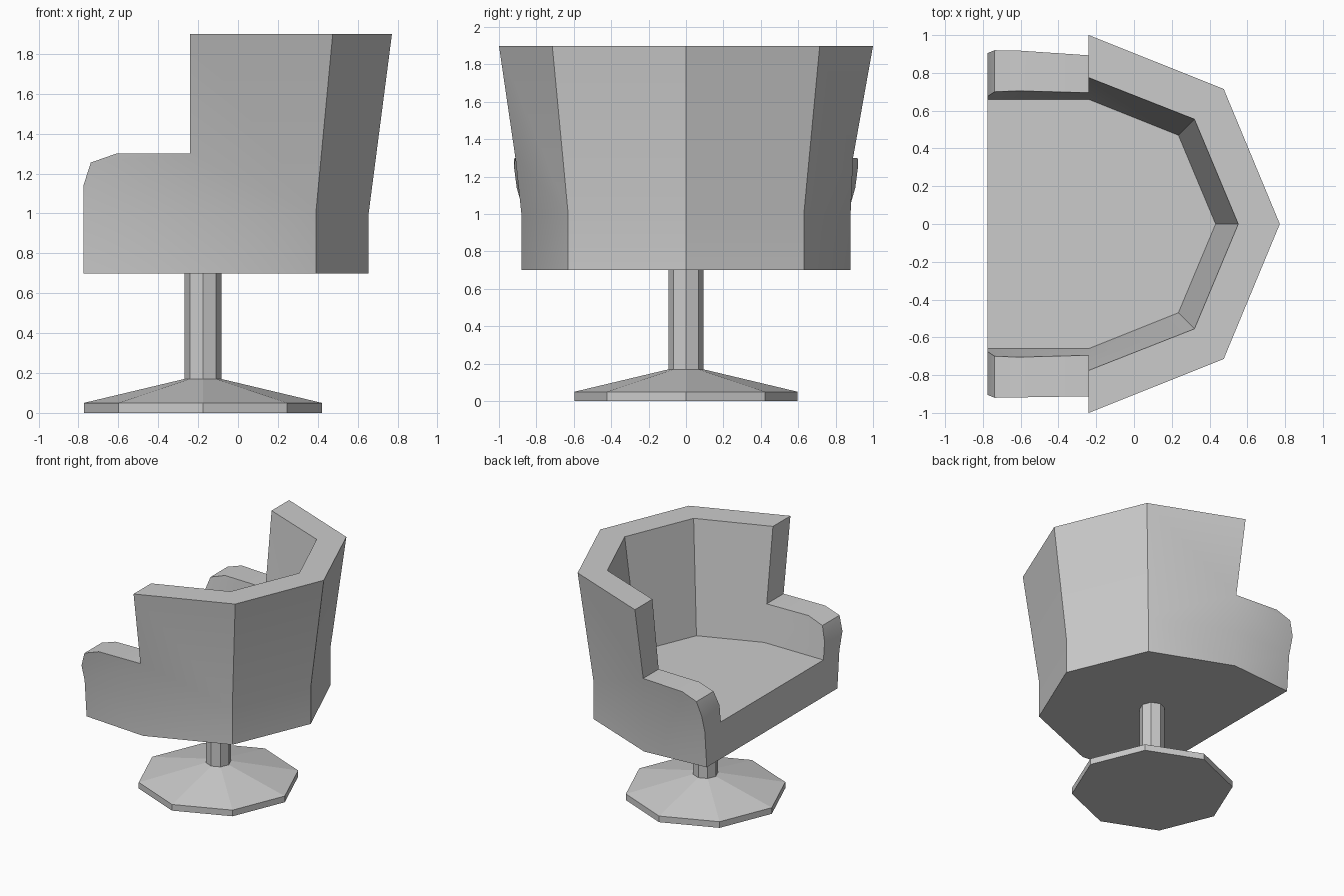
import bpy, bmesh, math

if "Cube" in bpy.data.objects:
    bpy.data.objects.remove(bpy.data.objects["Cube"])


def make_object(name, faces, smooth=False):
    """Build a welded mesh from faces given as lists of points."""
    bm = bmesh.new()
    for pts in faces:
        bm.faces.new([bm.verts.new(p) for p in pts])
    bmesh.ops.remove_doubles(bm, verts=bm.verts, dist=0.0005)
    bmesh.ops.recalc_face_normals(bm, faces=bm.faces)
    me = bpy.data.meshes.new(name)
    bm.to_mesh(me)
    bm.free()
    ob = bpy.data.objects.new(name, me)
    bpy.context.collection.objects.link(ob)
    if smooth:
        bpy.ops.object.select_all(action='DESELECT')
        ob.select_set(True)
        bpy.context.view_layer.objects.active = ob
        bpy.ops.object.shade_smooth_by_angle(angle=math.radians(30))
    return ob


# Shell levels: underside, seat, arm top, back top
Z0, Z1, Z2, Z3 = 0.70, 1.00, 1.30, 1.90
XF, XB = -0.775, -0.24          # front plane, front of the backrest


def half_shell(s, y_arm):
    """Faces of one side of the tub; s is +1 or -1."""
    # backrest stations: arm junction, corner, back centre
    low = [(XB, .88), (.39, .63), (.655, 0)]
    top = [(XB, 1.0), (.475, .715), (.772, 0)]
    itop = [(XB, .775), (.32, .555), (.552, 0)]
    ilow = [(XB, .66), (.235, .47), (.432, 0)]

    def P(q, z):
        return (q[0], s * q[1], z)

    oj, ij = (XB, s * y_arm, Z2), (XB, s * .695, Z2)
    f = []
    for i in range(2):
        j = i + 1
        f.append([P(low[i], Z0), P(low[j], Z0), P(low[j], Z1), P(low[i], Z1)])
        outer = [P(low[i], Z1), P(low[j], Z1), P(top[j], Z3), P(top[i], Z3)]
        inner = [P(ilow[i], Z1), P(ilow[j], Z1), P(itop[j], Z3), P(itop[i], Z3)]
        if i == 0:
            outer.append(oj)
            inner.append(ij)
        f += [outer, inner,
              [P(top[i], Z3), P(top[j], Z3), P(itop[j], Z3), P(itop[i], Z3)]]
    f.append([oj, P(top[0], Z3), P(itop[0], Z3), ij])

    # rounded arm top: (x, outer y, inner y, z) from junction to front
    arm = [(XB, y_arm, .695, Z2), (-.61, .918, .705, Z2),
           (-.738, .92, .70, 1.255), (XF, .905, .675, 1.14)]
    o = [(x, s * a, z) for x, a, b, z in arm]
    n = [(x, s * b, z) for x, a, b, z in arm]
    for k in range(3):
        f.append([o[k], o[k + 1], n[k + 1], n[k]])
    fl, fm, fi = (XF, s * .84, Z0), (XF, s * .865, Z1), (XF, s * .66, Z1)
    f.append([P(low[0], Z0), P(low[0], Z1), fm, fl])
    f.append([P(low[0], Z1)] + o + [fm])
    f.append([P(ilow[0], Z1)] + n + [fi])

    # front, underside and seat, up to the middle line
    f.append([fl, fm, o[3], n[3], fi, (XF, 0, Z1), (XF, 0, Z0)])
    f.append([(XF, 0, Z0), fl] + [P(q, Z0) for q in low])
    f.append([(XF, 0, Z1), fi] + [P(q, Z1) for q in ilow])
    return f


make_object("tub_seat", half_shell(1, .893) + half_shell(-1, .912), smooth=True)

# Octagonal pedestal: foot disc, sloped cone and column
rings = [(.597, 0), (.597, .05), (.093, .17), (.093, Z0)]


def ring(r, z):
    return [(-.176 + r * math.cos(i * math.pi / 4),
             r * math.sin(i * math.pi / 4), z) for i in range(8)]


loops = [ring(*r) for r in rings]
faces = [loops[0]]
for a, b in zip(loops, loops[1:]):
    for i in range(8):
        j = (i + 1) % 8
        faces.append([a[i], a[j], b[j], b[i]])
faces.append(loops[-1])
make_object("pedestal_base", faces)
